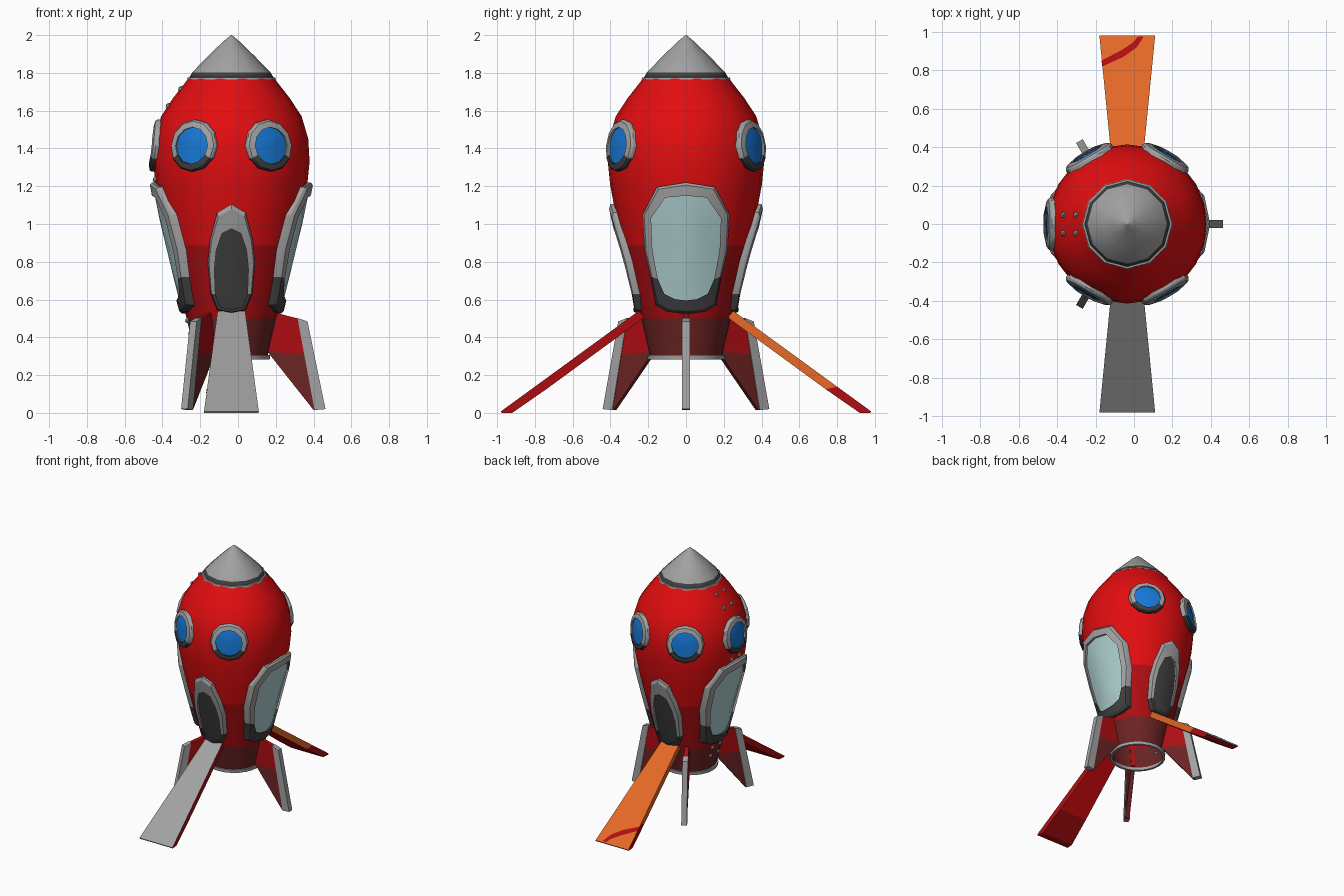
import bpy, bmesh, math
from math import sin, cos, pi, radians
from mathutils import Matrix, Vector

if "Cube" in bpy.data.objects:
    bpy.data.objects.remove(bpy.data.objects["Cube"])

CX = -0.035  # rocket axis
COLORS = {
    "red": (0.76, 0.004, 0.005), "dark_red": (0.42, 0.004, 0.006),
    "maroon": (0.15, 0.017, 0.017), "grey": (0.36, 0.36, 0.36),
    "dark_grey": (0.05, 0.05, 0.05), "blue": (0.008, 0.19, 0.68),
    "pale_glass": (0.42, 0.62, 0.62), "orange": (0.78, 0.14, 0.02),
}
MATS = {}
for name, c in COLORS.items():
    MATS[name] = bpy.data.materials.new(name)
    MATS[name].diffuse_color = (*c, 1)


def build(name, verts, faces, angle=0.0, smooth=None):
    """faces: list of (indices, colour name); turned about the axis by angle."""
    used = sorted({c for _, c in faces})
    bm = bmesh.new()
    turn = Matrix.Translation((CX, 0, 0)) @ Matrix.Rotation(angle, 4, 'Z')
    vs = [bm.verts.new(turn @ Vector(v)) for v in verts]
    for idx, col in faces:
        f = bm.faces.new([vs[i] for i in idx])
        f.material_index = used.index(col)
        f.smooth = smooth is not None
    bmesh.ops.remove_doubles(bm, verts=bm.verts, dist=1e-5)
    bmesh.ops.recalc_face_normals(bm, faces=bm.faces)
    me = bpy.data.meshes.new(name)
    bm.to_mesh(me)
    bm.free()
    for c in used:
        me.materials.append(MATS[c])
    if smooth is not None:
        me.set_sharp_from_angle(angle=radians(smooth))
    ob = bpy.data.objects.new(name, me)
    bpy.context.collection.objects.link(ob)
    return ob


def lathe(name, prof, cols, n, smooth=40):
    verts = [(r * cos(2 * pi * k / n), r * sin(2 * pi * k / n), z)
             for r, z in prof for k in range(n)]
    faces = []
    for i, col in enumerate(cols):
        j = (i + 1) % len(prof)
        for k in range(n):
            m = (k + 1) % n
            faces.append(((i * n + k, i * n + m, j * n + m, j * n + k), col))
    return build(name, verts, faces, 0, smooth)


# Hull
HULL = [(0.19, 0.295), (0.237, 0.5), (0.285, 0.69), (0.332, 0.885), (0.372, 1.05),
        (0.402, 1.21), (0.414, 1.33), (0.407, 1.45), (0.372, 1.57), (0.31, 1.665),
        (0.228, 1.77)]
lathe("hull", HULL, ["maroon", "dark_red", "dark_red"] + ["red"] * 7, 24, 60)
lathe("exhaust_rim", [(0.185, 0.283), (0.203, 0.283), (0.205, 0.307), (0.188, 0.307)],
      ["grey"] * 4, 24)

# Nose cap
lathe("nose_cap", [(0.2, 1.762), (0.236, 1.764), (0.232, 1.776), (0.222, 1.777),
                   (0.207, 1.803), (0.122, 1.89), (0.045, 1.965), (0.003, 2.0)],
      ["grey"] * 3 + ["dark_grey"] + ["grey"] * 3, 12)


def radius(z):
    for (r0, z0), (r1, z1) in zip(HULL, HULL[1:]):
        if z <= z1:
            return r0 + (r1 - r0) * (z - z0) / (z1 - z0)
    return HULL[-1][0]


def panel(name, outer, inner, angle, split, fill, rise=0.03):
    """Raised frame with a filled centre, wrapped on the hull; dark below split."""
    def on_hull(u, z, off):
        return (math.sqrt((radius(z) + off) ** 2 - u * u), u, z)
    n = len(outer)
    zc = (max(z for _, z in inner) + min(z for _, z in inner)) / 2
    bevel = [(a[0] * .8 + b[0] * .2, a[1] * .8 + b[1] * .2) for a, b in zip(outer, inner)]
    half = [(u * .5, zc + (z - zc) * .5) for u, z in inner]
    rings = [(outer, -0.015), (outer, rise * .6), (bevel, rise), (inner, rise),
             (inner, rise * .5), (half, rise * .5)]
    verts = [on_hull(u, z, off) for ring, off in rings for u, z in ring]
    verts.append(on_hull(0, zc, rise * .5))
    faces = []
    for k in range(n):
        m = (k + 1) % n
        frame = "dark_grey" if (outer[k][1] + outer[m][1]) / 2 < split else "grey"
        for i in range(5):
            faces.append(((i * n + k, i * n + m, (i + 1) * n + m, (i + 1) * n + k),
                          frame if i < 4 else fill))
        faces.append(((5 * n + k, 5 * n + m, 6 * n), fill))
    return build(name, verts, faces, angle, 30)


def mirrored(half):
    """Close an outline given from its top middle to its bottom middle."""
    return half + [(-u, z) for u, z in half[-2:0:-1]]


def circle(r, zc):
    return [(r * sin(k * pi / 6), zc + r * cos(k * pi / 6)) for k in range(12)]


# Round portholes
for a in (60, 120, 180, 240, 300):
    panel(f"porthole_{a}", circle(0.138, 1.415), circle(0.098, 1.415),
          radians(a), 1.345, "blue", 0.024)

# Large side windows
win_out = mirrored([(0, 1.22), (.155, 1.195), (.23, 1.05), (.22, .86), (.187, .72),
                    (.16, .57), (.1, .535), (0, .525)])
win_in = mirrored([(0, 1.15), (.11, 1.14), (.185, 1.03), (.178, .86), (.15, .71),
                   (.115, .63), (.06, .602), (0, .595)])
for side, a in (("right", 0), ("left", pi)):
    panel(side + "_window", win_out, win_in, a, 0.72, "pale_glass")

# Hatches above the ramps
hatch_out = mirrored([(0, 1.105), (.075, 1.06), (.112, .92), (.125, .8), (.11, .63),
                      (.075, .545), (0, .53)])
hatch_in = mirrored([(0, .975), (.05, .95), (.08, .86), (.09, .76), (.085, .63),
                     (.06, .56), (0, .55)])
for side, a in (("front", -pi / 2), ("back", pi / 2)):
    panel(side + "_hatch", hatch_out, hatch_in, a, 0.63, "dark_grey")


# Ramps
def ramp(name, angle, top, side):
    prof = [(.25, .54), (.80, .139), (.98, .008), (.975, 0), (.92, 0), (.74, .125), (.22, .505)]
    verts = []
    for s in (-1, 1):
        verts += [(y, s * (.073 + .072 * (y - .25) / .73), z) for y, z in prof]
    cols = [top, top, "grey", "dark_red", "dark_red", "red", "red"]
    faces = [((i, (i + 1) % 7, 7 + (i + 1) % 7, 7 + i), cols[i]) for i in range(7)]
    for o in (0, 7):
        faces.append(((o, o + 1, o + 5, o + 6), side))
        faces.append(((o + 1, o + 2, o + 3, o + 4, o + 5), "dark_red"))
    build(name, verts, faces, angle)


ramp("front_ramp", -pi / 2, "grey", "dark_red")
ramp("back_ramp", pi / 2, "orange", "orange")

# Painted stripe on the back ramp
edges = [((-.13, .82), (-.134, .85)), ((-.02, .87), (-.03, .905)),
         ((.05, .92), (.03, .945)), ((.085, .975), (.055, .975))]
sv = [(x, y, .544 - (y - .25) * .532 / .73) for pair in edges for x, y in pair]
build("ramp_stripe", sv, [((2 * i, 2 * i + 2, 2 * i + 3, 2 * i + 1), "dark_red")
                          for i in range(3)])


# Landing fins
def prism(prof, half, col, verts, faces):
    o, n = len(verts), len(prof)
    verts += [(r, s * half, z) for s in (-1, 1) for r, z in prof]
    faces += [(tuple(range(o, o + n)), col), (tuple(range(o + n, o + 2 * n)), col)]
    faces += [((o + i, o + (i + 1) % n, o + n + (i + 1) % n, o + n + i), col)
              for i in range(n)]


for a in (0, 120, 240):
    v, f = [], []
    prism([(.19, .325), (.235, .53), (.35, .5), (.386, .31)], .016, "dark_red", v, f)
    prism([(.19, .325), (.386, .31), (.445, .015), (.435, .015)], .0159, "maroon", v, f)
    prism([(.35, .502), (.403, .484), (.498, .02), (.44, .015)], .02, "grey", v, f)
    build(f"fin_{a}", v, f, radians(a))

# Rivets on the left side
bm = bmesh.new()
for z in (1.715, 1.625, 1.235, .49, .42):
    for y in (-.047, .047):
        x = CX - math.sqrt(radius(z) ** 2 - y * y)
        bmesh.ops.create_icosphere(bm, subdivisions=1, radius=.017,
                                   matrix=Matrix.Translation((x, y, z)))
me = bpy.data.meshes.new("rivets")
bm.to_mesh(me)
bm.free()
me.materials.append(MATS["grey"])
bpy.context.collection.objects.link(bpy.data.objects.new("rivets", me))

for m in bpy.data.materials:
    if m.users and not m.is_grease_pencil:
        m.use_nodes = True
        m.node_tree.nodes["Principled BSDF"].inputs["Base Color"].default_value = m.diffuse_color
